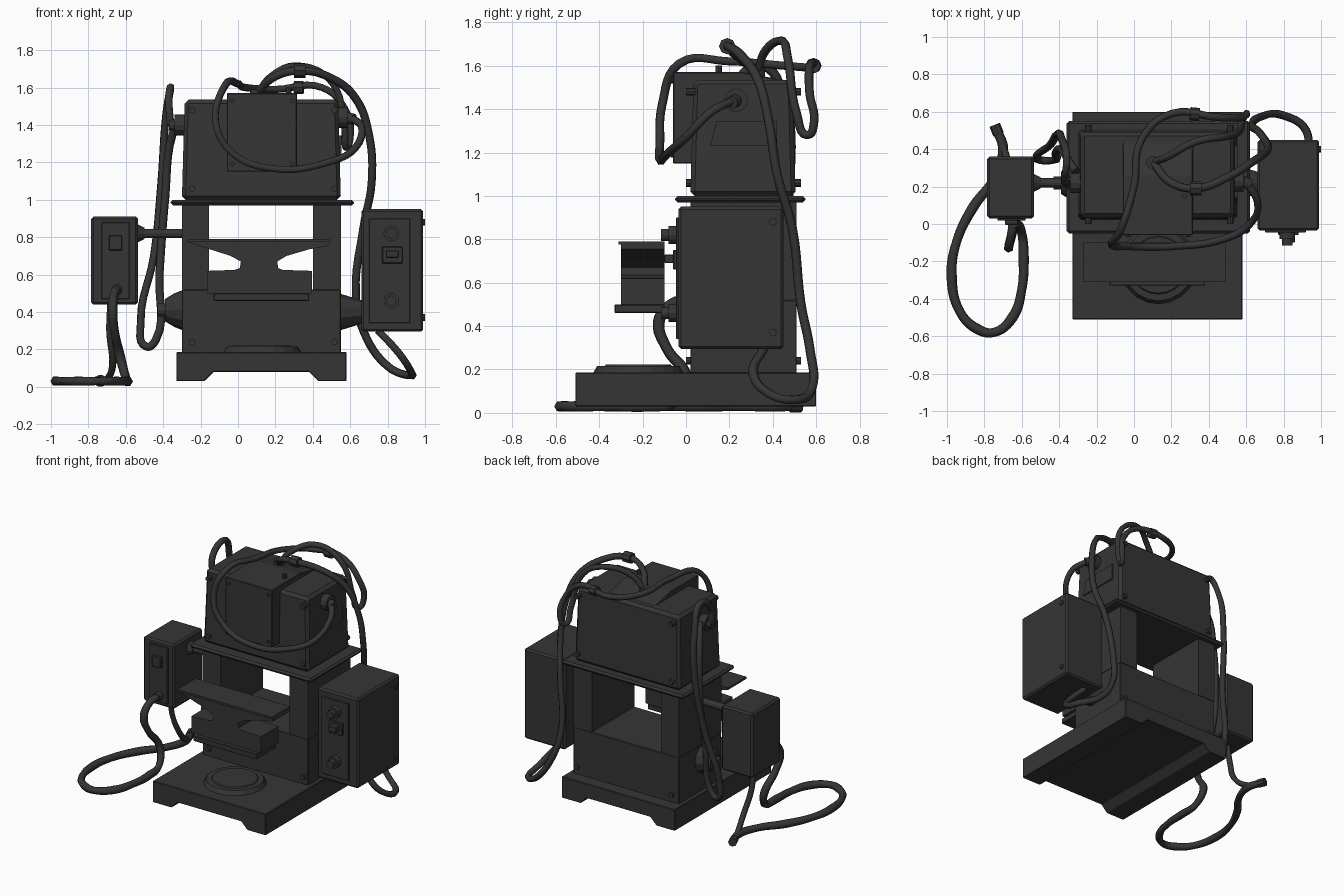
import bpy, bmesh, math
from mathutils import Vector

paint = bpy.data.materials.new("charcoal")
paint.diffuse_color = (0.036, 0.036, 0.036, 1)


def finish(name, bm, bevel=0.0):
    bmesh.ops.recalc_face_normals(bm, faces=bm.faces)
    me = bpy.data.meshes.new(name)
    bm.to_mesh(me)
    bm.free()
    me.materials.append(paint)
    ob = bpy.data.objects.new(name, me)
    bpy.context.collection.objects.link(ob)
    if bevel:
        m = ob.modifiers.new("edge", "BEVEL")
        m.width = bevel
        m.segments = 1
    return ob


def box(name, x0, x1, y0, y1, z0, z1, bevel=0.008, taper=0.0):
    bm = bmesh.new()
    bmesh.ops.create_cube(bm, size=1)
    for v in bm.verts:
        t = taper if v.co.z > 0 else 0
        v.co = ((x1 - t if v.co.x > 0 else x0 + t),
                (y1 - t if v.co.y > 0 else y0 + t),
                (z1 if v.co.z > 0 else z0))
    return finish(name, bm, bevel)


def prism(name, pts, axis, a, b, bevel=0.0):
    """Extrude a profile along x (points y,z) or y (points x,z)."""
    bm = bmesh.new()
    mk = (lambda p, t: (t, p[0], p[1])) if axis == "x" else (lambda p, t: (p[0], t, p[1]))
    f = bm.faces.new([bm.verts.new(mk(p, a)) for p in pts])
    r = bmesh.ops.extrude_face_region(bm, geom=[f])
    d = Vector((b - a, 0, 0)) if axis == "x" else Vector((0, b - a, 0))
    bmesh.ops.translate(bm, vec=d, verts=[g for g in r["geom"] if isinstance(g, bmesh.types.BMVert)])
    return finish(name, bm, bevel)


def rod(name, p, q, r1, r2=None, n=12):
    p, q = Vector(p), Vector(q)
    bm = bmesh.new()
    bmesh.ops.create_cone(bm, cap_ends=True, segments=n, radius1=r1,
                          radius2=r1 if r2 is None else r2, depth=(q - p).length)
    rot = (q - p).to_track_quat("Z", "Y").to_matrix().to_4x4()
    bmesh.ops.transform(bm, matrix=rot, verts=bm.verts)
    bmesh.ops.translate(bm, vec=(p + q) / 2, verts=bm.verts)
    return finish(name, bm)


def cable(name, pts, r=0.02, bumpy=False):
    cu = bpy.data.curves.new(name, "CURVE")
    cu.dimensions = "3D"
    cu.bevel_depth = r
    cu.bevel_resolution = 1
    cu.use_fill_caps = True
    cu.resolution_u = 6
    sp = cu.splines.new("BEZIER")
    sp.bezier_points.add(len(pts) - 1)
    for i, (b, p) in enumerate(zip(sp.bezier_points, pts)):
        b.co = p
        b.handle_left_type = b.handle_right_type = "AUTO"
        b.radius = 1.15 if bumpy and i % 2 else 1.0
    cu.materials.append(paint)
    ob = bpy.data.objects.new(name, cu)
    bpy.context.collection.objects.link(ob)


# base: side rails with a channel between them, and a round pad
prism("base", [(-.33, .03), (-.18, .03), (-.13, .08), (.38, .08), (.43, .03), (.58, .03),
               (.58, .185), (-.33, .185)], "y", -.51, .60, .004)
rod("base_pad", (.13, -.22, .18), (.13, -.22, .215), .21, .19, 20)
rod("base_pad_rim", (.13, -.22, .21), (.13, -.22, .222), .16, .15, 20)

# column with a window through it
box("column_lower", -.30, .55, .02, .51, .18, .52, .004)
box("column_left_leg", -.30, -.155, .02, .51, .52, .98, 0)
box("column_right_leg", .40, .55, .02, .51, .52, .98, 0)
box("flange", -.36, .62, -.05, .55, .97, 1.0, .012)

# head housing with front block
box("head_housing", -.30, .55, .02, .505, 1.0, 1.535, .02, .015)
prism("head_front_block", [(-.06, 1.15), (.06, 1.15), (.06, 1.45), (.44, 1.50), (.44, 1.535),
                           (.26, 1.57), (-.06, 1.57)], "x", -.06, .315, .004)
prism("head_side_plate", [(.11, 1.23), (.42, 1.23), (.42, 1.345), (.14, 1.345)], "x", .535, .553)

# anvil
prism("anvil_body", [(-.27, .79), (.49, .79), (.49, .755), (.38, .735), (.26, .70), (.21, .67),
                     (.215, .635), (.24, .625), (.395, .62), (.395, .50), (-.165, .50),
                     (-.165, .62), (-.02, .625), (.01, .635), (.015, .67), (-.04, .70),
                     (-.15, .735), (-.27, .775)], "y", -.30, -.10)
box("anvil_top", -.27, .49, -.31, -.10, .775, .79, 0)
box("anvil_foot_plate", -.13, .38, -.33, -.10, .46, .50, .004)

# right control box
box("right_box", .66, .99, -.035, .45, .295, .95, .012)
box("right_panel", .70, .92, -.045, 0, .34, .90, .003)
for z in (.82, .46):
    rod("right_knob", (.82, -.03, z), (.82, -.08, z), .042)
    rod("right_knob_tip", (.82, -.07, z), (.82, -.115, z), .028)
box("switch_frame", .77, .88, -.06, -.03, .66, .75, .004)
box("switch_lever", .79, .86, -.10, -.05, .69, .73, .004)
rod("right_mount", (.54, .22, .40), (.67, .22, .40), .10, .06, 10)
for z in (.37, .88):
    rod("right_box_screw", (.98, .40, z), (1.0, .40, z), .018, n=8)

# left control box and arm
box("left_box", -.785, -.535, .03, .36, .44, .91, .012)
box("left_panel", -.73, -.58, .018, .06, .47, .88, .003)
box("left_switch", -.69, -.62, -.005, .03, .73, .81, .004)
rod("left_panel_knob", (-.645, .03, .52), (-.645, -.02, .52), .03)
rod("left_arm", (-.54, .22, .82), (-.29, .22, .82), .025)
rod("left_arm_collar", (-.54, .22, .82), (-.50, .22, .82), .05, .03)

# left knob at the foot of the column
rod("left_hub", (-.29, .22, .41), (-.34, .22, .41), .11, .09)
rod("left_hub_knob", (-.34, .22, .41), (-.39, .22, .41), .09, .06)
rod("left_hub_tip", (-.38, .22, .41), (-.43, .22, .41), .035)

# cable sockets on the head
rod("left_socket", (-.28, .22, 1.40), (-.34, .22, 1.40), .055)
rod("left_socket_tip", (-.34, .22, 1.40), (-.37, .22, 1.40), .03)
rod("right_socket", (.53, .23, 1.44), (.585, .23, 1.44), .055)
rod("right_socket_tip", (.58, .23, 1.44), (.62, .21, 1.43), .03)
rod("top_socket", (.10, .33, 1.52), (.10, .33, 1.59), .035)
rod("top_screw", (.27, .15, 1.55), (.27, .15, 1.60), .015, n=8)

# bolts, front and back
for x in (-.245, .515):
    for z in (.24, 1.06, 1.48):
        rod("front_bolt", (x, .045, z), (x, .0, z), .018, n=8)
        rod("back_bolt", (x, .48, z), (x, .53, z), .018, n=8)
for x in (-.03, .29):
    for z in (1.19, 1.53):
        rod("block_bolt", (x, -.05, z), (x, -.07, z), .012, n=8)

# cables
cable("front_loop_cable", [
    (.60, .22, 1.44), (.66, .12, 1.39), (.62, 0, 1.27), (.48, -.08, 1.2), (.2, -.12, 1.165),
    (-.03, -.12, 1.25), (-.12, -.11, 1.42), (-.07, -.03, 1.61), (0, .2, 1.62), (.04, .45, 1.60),
    (.2, .59, 1.59), (.45, .57, 1.6), (.58, .57, 1.47), (.60, .59, 1.34), (.58, .56, 1.28),
    (.57, .51, 1.38), (.5, .47, 1.63), (.33, .44, 1.715), (.18, .36, 1.66), (.1, .33, 1.56)])
cable("right_drop_cable", [
    (.1, .33, 1.57), (.2, .22, 1.66), (.33, .19, 1.69), (.5, .25, 1.65), (.63, .33, 1.54),
    (.70, .38, 1.35), (.715, .42, 1.1), (.67, .49, .85), (.63, .53, .5), (.67, .57, .3),
    (.8, .58, .11), (.92, .5, .06), (.92, .38, .09), (.86, .31, .18), (.75, .36, .30)], .022)
cable("left_drop_cable", [
    (-.36, .22, 1.40), (-.37, .24, 1.53), (-.36, .35, 1.60), (-.385, .45, 1.45),
    (-.41, .48, 1.1), (-.45, .42, .7), (-.52, .36, .35), (-.49, .34, .215), (-.44, .34, .25),
    (-.42, .38, .6), (-.39, .40, 1.0), (-.35, .34, 1.35), (-.31, .28, 1.42)], .022)
cable("floor_rope", [
    (-.735, .51, .03), (-.70, .40, .03), (-.75, .24, .03), (-.86, .09, .03), (-.95, -.1, .03),
    (-.975, -.28, .03), (-.93, -.47, .03), (-.84, -.56, .03), (-.75, -.58, .03),
    (-.65, -.5, .03), (-.60, -.35, .03), (-.59, -.18, .03), (-.60, -.05, .05),
    (-.63, .0, .16), (-.66, -.09, .30), (-.67, -.125, .42), (-.66, -.07, .50),
    (-.645, .0, .52)], .024, True)
cable("left_box_cord", [(-.68, .2, .45), (-.685, .22, .3), (-.67, .3, .12), (-.70, .41, .04),
                        (-.74, .50, .03)], .02)
rod("rope_end", (-.725, .48, .032), (-.745, .53, .032), .03, n=8)

# cable clips
rod("cable_clip", (.30, .19, 1.69), (.36, .19, 1.69), .038, n=8)
rod("rear_cable_clip", (.30, .59, 1.60), (.35, .585, 1.60), .035, n=8)
